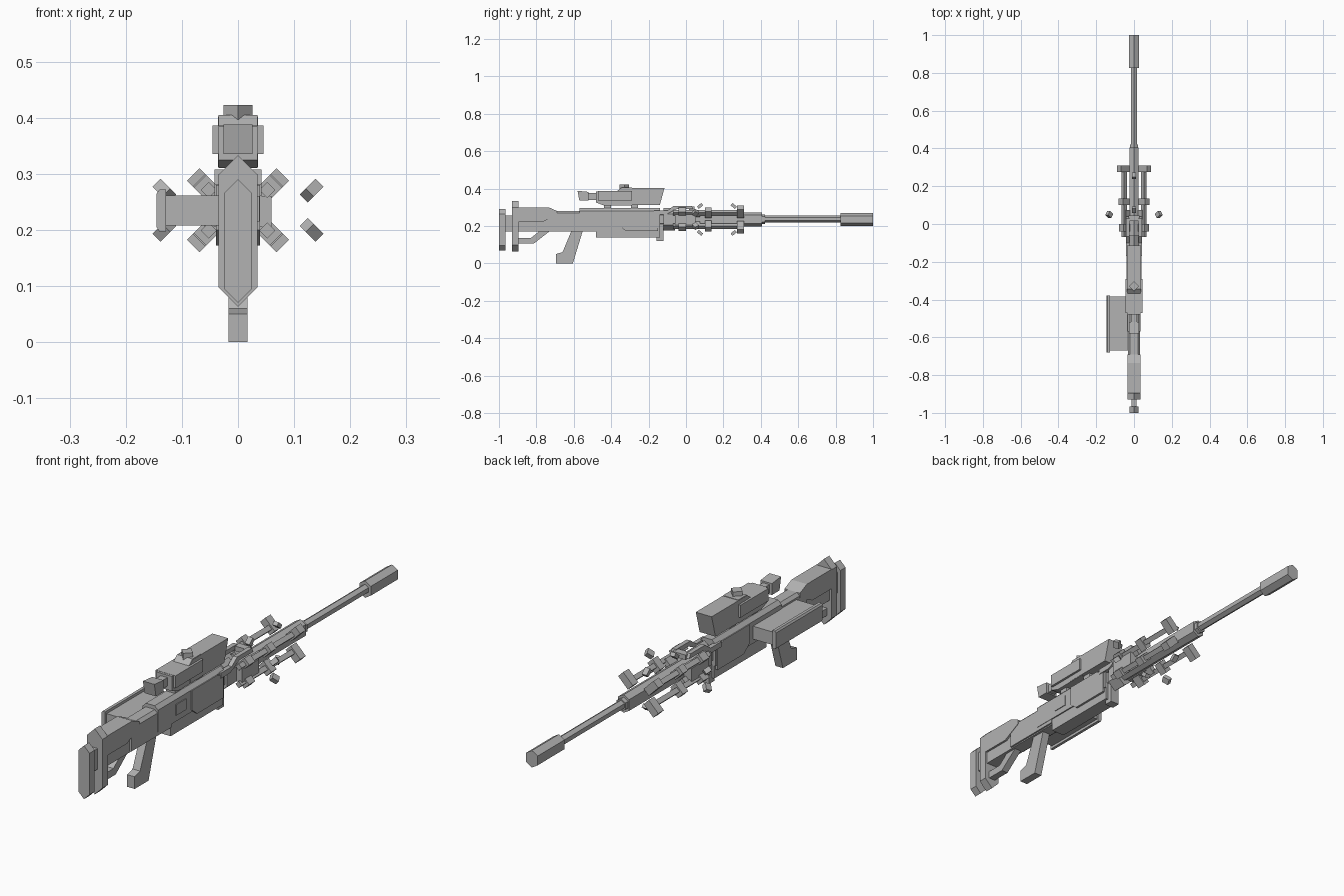
import bpy, bmesh, math
from mathutils import Matrix, Vector

metal = bpy.data.materials.new("grey metal")
metal.diffuse_color = (0.45, 0.45, 0.45, 1)
AXIS_Z = 0.235


def finish(name, bm):
    bmesh.ops.recalc_face_normals(bm, faces=bm.faces)
    me = bpy.data.meshes.new(name)
    bm.to_mesh(me)
    bm.free()
    me.materials.append(metal)
    ob = bpy.data.objects.new(name, me)
    bpy.context.collection.objects.link(ob)
    return ob


def prism(name, pts, a, b, axis="X"):
    """Extrude a profile: (y, z) points along X, (x, z) points along Y."""
    bm = bmesh.new()
    put = (lambda p, t: (t, p[0], p[1])) if axis == "X" else (lambda p, t: (p[0], t, p[1]))
    lo = [bm.verts.new(put(p, a)) for p in pts]
    hi = [bm.verts.new(put(p, b)) for p in pts]
    bm.faces.new(lo)
    bm.faces.new(hi[::-1])
    n = len(pts)
    for i in range(n):
        bm.faces.new((lo[i], lo[(i + 1) % n], hi[(i + 1) % n], hi[i]))
    return finish(name, bm)


def box(name, x, y, z):
    return prism(name, [(y[0], z[0]), (y[1], z[0]), (y[1], z[1]), (y[0], z[1])], *x)


def turned_box(name, centre, size, rot):
    bm = bmesh.new()
    m = Matrix.Translation(Vector(centre))
    for ang, ax in rot:
        m = m @ Matrix.Rotation(math.radians(ang), 4, ax)
    bmesh.ops.create_cube(bm, size=1, matrix=m @ Matrix.Diagonal((*size, 1)))
    return finish(name, bm)


def pointed(w, lo, hi, c):
    """Cross-section with roof-shaped top and bottom."""
    return [(0, lo), (w, lo + c), (w, hi - c), (0, hi), (-w, hi - c), (-w, lo + c)]


def chamfered(w, lo, hi, c):
    return [(w, lo), (w, hi - c), (w - c, hi), (c - w, hi), (-w, hi - c), (-w, lo)]


# Shoulder plates and stock
prism("butt_plate", pointed(0.025, 0.07, 0.29, 0.025), -1.0, -0.966, "Y")
prism("shoulder_plate", pointed(0.035, 0.063, 0.333, 0.035), -0.93, -0.895, "Y")
box("butt_rod", (-0.013, 0.013), (-0.97, -0.92), (0.17, 0.255))
prism("cheek_rest", [(-0.9, 0.22), (-0.77, 0.22), (-0.69, 0.26), (-0.69, 0.28),
                     (-0.735, 0.3), (-0.9, 0.3)], -0.035, 0.035)
prism("stock_beam", chamfered(0.026, 0.17, 0.28, 0.015), -0.9, -0.45, "Y")
prism("stock_strut", [(-0.9, 0.105), (-0.815, 0.105), (-0.725, 0.175), (-0.78, 0.175),
                      (-0.83, 0.135), (-0.9, 0.135)], -0.015, 0.015)

# Receiver
prism("receiver", chamfered(0.035, 0.19, 0.295, 0.015), -0.57, -0.14, "Y")
prism("receiver_rear", chamfered(0.033, 0.175, 0.28, 0.012), -0.74, -0.48, "Y")
box("lower_receiver", (-0.03, 0.03), (-0.48, -0.14), (0.138, 0.2))
box("front_lug", (-0.02, 0.02), (-0.157, -0.12), (0.12, 0.26))
for s in (-1, 1):
    prism("side_panel", [(-0.355, 0.2), (-0.32, 0.172), (-0.15, 0.172), (-0.15, 0.265),
                         (-0.19, 0.28), (-0.355, 0.28)], s * 0.03, s * 0.039)
box("ejection_port", (0.03, 0.038), (-0.455, -0.39), (0.215, 0.26))
prism("pistol_grip", [(-0.61, 0.18), (-0.55, 0.18), (-0.605, 0.0), (-0.695, 0.0),
                      (-0.695, 0.05), (-0.66, 0.06)], -0.017, 0.017)

# Magazine on the left side
box("magazine", (-0.13, -0.02), (-0.67, -0.385), (0.208, 0.261))
prism("magazine_cap", [(-0.128, 0.197), (-0.14, 0.197), (-0.145, 0.205), (-0.145, 0.265),
                       (-0.14, 0.272), (-0.128, 0.272)], -0.68, -0.378, "Y")

# Scope
prism("scope_rear", [(-0.48, 0.325), (-0.44, 0.31), (-0.29, 0.31), (-0.29, 0.405),
                     (-0.345, 0.405), (-0.37, 0.385), (-0.48, 0.385)], -0.035, 0.035)
box("scope_sleeve", (-0.045, 0.045), (-0.47, -0.29), (0.335, 0.386))
prism("scope_front", [(-0.36, 0.312), (-0.14, 0.312), (-0.115, 0.403), (-0.345, 0.403),
                      (-0.36, 0.39)], -0.036, 0.036)
box("scope_neck", (-0.015, 0.015), (-0.53, -0.47), (0.34, 0.375))
prism("eyepiece", [(-0.57, 0.335), (-0.52, 0.335), (-0.52, 0.382), (-0.58, 0.388)],
      -0.026, 0.026)
turned_box("scope_turret", (0, -0.33, 0.405), (0.037, 0.037, 0.036), [(45, "Z")])
for y in (-0.42, -0.275):
    box("scope_mount", (-0.02, 0.02), (y - 0.018, y + 0.018), (0.28, 0.32))

# Barrel, shroud and muzzle
prism("shroud", pointed(0.025, 0.198, 0.272, 0.014), -0.16, 0.405, "Y")
prism("shroud_tip", pointed(0.02, 0.21, 0.262, 0.012), 0.4, 0.422, "Y")
prism("barrel", pointed(0.016, 0.218, 0.256, 0.01), 0.4, 0.84, "Y")
prism("muzzle", pointed(0.026, 0.2, 0.27, 0.016), 0.825, 1.0, "Y")

# Fore-end collar and raised frame
prism("collar", pointed(0.035, 0.175, 0.295, 0.03), -0.12, -0.06, "Y")
for s in (-1, 1):
    prism("frame_arm", [(-0.17, 0.26), (-0.11, 0.26), (-0.05, 0.29), (0.04, 0.29),
                        (0.03, 0.308), (-0.065, 0.308), (-0.1, 0.282), (-0.17, 0.282)],
          s * 0.024, s * 0.042)
    prism("side_wedge", [(-0.06, 0.205), (0.05, 0.205), (0.05, 0.26), (-0.06, 0.26)],
          s * 0.02, s * 0.06)
box("frame_bridge", (-0.03, 0.03), (0.015, 0.045), (0.285, 0.305))

# Four diagonal coil rails with clamps and loose charge blocks
for sx in (-1, 1):
    for sz in (-1, 1):
        tilt = [(-45 * sx * sz, "Y")]
        turned_box("rail", (sx * 0.052, 0.115, AXIS_Z + sz * 0.036),
                   (0.02, 0.37, 0.02), tilt)
        for y, d, length, r in ((0.292, 0.036, 0.062, 0.0), (0.118, 0.034, 0.05, 0.006),
                                (-0.02, 0.04, 0.05, 0.008)):
            turned_box("rail_clamp", (sx * (0.058 - r), y, AXIS_Z + sz * (0.042 - r)),
                       (length, d, 0.032), tilt)
        turned_box("rail_foot", (sx * 0.038, 0.05, AXIS_Z + sz * 0.03),
                   (0.03, 0.05, 0.02), tilt)
        turned_box("charge_block", (sx * 0.131, 0.05, AXIS_Z + sz * 0.035),
                   (0.03, 0.026, 0.02), [(-45 * sx * sz, "Y"), (35 * sx, "Z")])

# Slanted fins above and below the shroud
for y, lean in ((0.075, 1), (0.255, -1)):
    for sz in (-1, 1):
        turned_box("cooling_fin", (0, y, AXIS_Z + sz * 0.072), (0.022, 0.03, 0.016),
                   [(40 * sz * lean, "X")])
